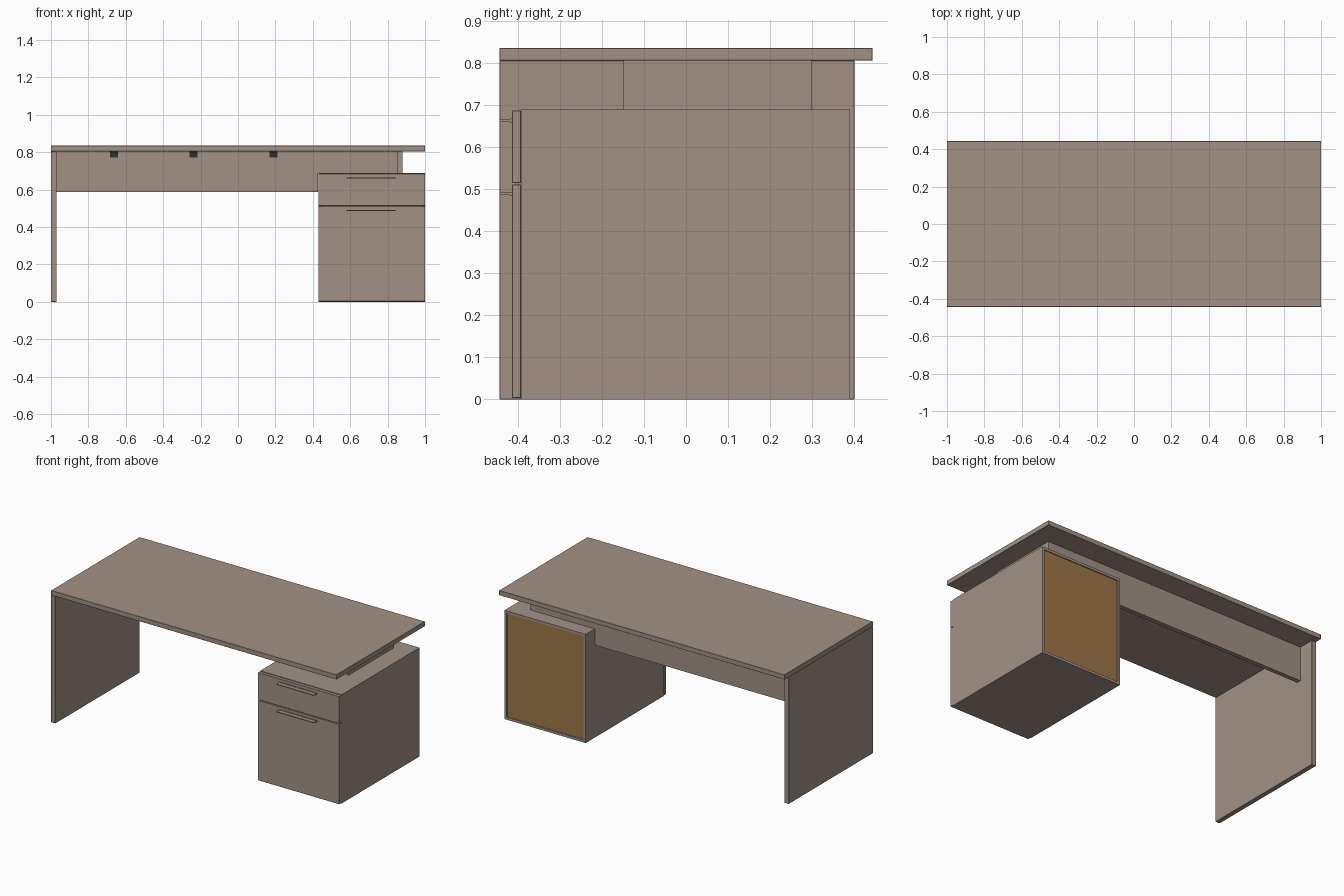
import bpy, bmesh
from mathutils import Vector

if "Cube" in bpy.data.objects:
    bpy.data.objects.remove(bpy.data.objects["Cube"])


def material(name, color):
    m = bpy.data.materials.new(name)
    m.diffuse_color = (*color, 1)
    m.use_nodes = True
    m.node_tree.nodes["Principled BSDF"].inputs["Base Color"].default_value = m.diffuse_color
    return m


wood = material("taupe wood", (0.36, 0.285, 0.235))
tan = material("tan backing", (0.34, 0.185, 0.068))
dark = material("dark metal", (0.03, 0.03, 0.03))


def box(name, x, y, z, mat=wood, bevel=0.0):
    """Axis-aligned panel from (min, max) ranges."""
    bm = bmesh.new()
    bmesh.ops.create_cube(bm, size=1)
    for v in bm.verts:
        v.co = Vector([r[0] + (c + 0.5) * (r[1] - r[0]) for c, r in zip(v.co, (x, y, z))])
    if bevel:
        bmesh.ops.bevel(bm, geom=bm.edges[:], offset=bevel, segments=1, affect='EDGES')
    me = bpy.data.meshes.new(name)
    bm.to_mesh(me)
    bm.free()
    me.materials.append(mat)
    ob = bpy.data.objects.new(name, me)
    bpy.context.collection.objects.link(ob)
    return ob


# Desktop and left leg panel
box("desktop", (-1, 1), (-0.443, 0.443), (0.805, 0.835), bevel=0.001)
box("left_leg_panel", (-1, -0.97), (-0.443, 0.40), (0, 0.805), bevel=0.001)

# Modesty panel, with its shallow extension and return above the cabinet
box("modesty_panel", (-0.97, 0.428), (0.272, 0.30), (0.587, 0.805))
box("modesty_extension", (0.428, 0.852), (0.272, 0.30), (0.688, 0.805))
box("support_return", (0.852, 0.88), (-0.148, 0.30), (0.688, 0.805))

# Angle brackets behind the modesty panel
for i, x in enumerate((-0.663, -0.238, 0.19)):
    box(f"bracket_plate_{i}", (x - 0.022, x + 0.022), (0.267, 0.272), (0.773, 0.805), dark)
    box(f"bracket_flange_{i}", (x - 0.022, x + 0.022), (0.24, 0.272), (0.80, 0.805), dark)

# Cabinet carcass
X0, X1, Y0, Y1, T = 0.43, 1.0, -0.391, 0.39, 0.016
box("cabinet_bottom", (X0, X1), (Y0, Y1), (0, T))
box("cabinet_top", (X0, X1), (Y0, Y1), (0.673, 0.689))
box("cabinet_left_side", (X0, X0 + T), (Y0, Y1), (T, 0.673))
box("cabinet_right_side", (X1 - T, X1), (Y0, Y1), (T, 0.673))
box("cabinet_back", (X0 + T, X1 - T), (0.377, 0.384), (T, 0.673), tan)

# Drawer fronts with slim pulls
for name, z0, z1, hz in (("lower", 0.003, 0.510, 0.488), ("upper", 0.514, 0.686, 0.662)):
    box(f"{name}_drawer_front", (X0, X1), (-0.413, -0.392), (z0, z1), bevel=0.001)
    box(f"{name}_handle_plate", (0.58, 0.842), (-0.443, -0.413), (hz - 0.002, hz + 0.003))
    box(f"{name}_handle_base", (0.58, 0.842), (-0.418, -0.413), (hz - 0.005, hz + 0.005))
